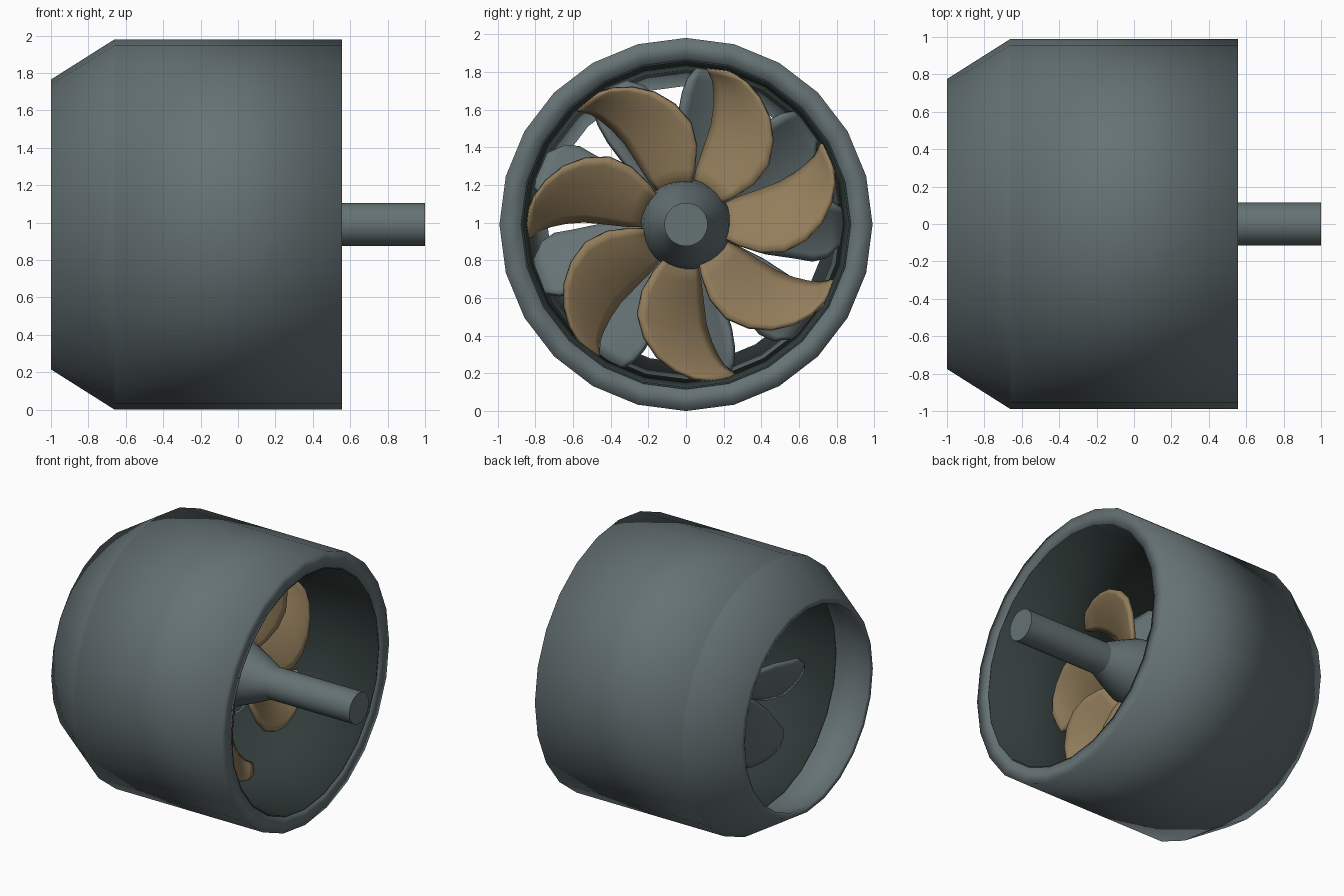
import bpy, bmesh
from math import sin, cos, radians, pi

AXIS_Z = 0.99

old = bpy.data.objects.get("Cube")
if old:
    bpy.data.objects.remove(old, do_unlink=True)


def material(name, rgb):
    m = bpy.data.materials.new(name)
    m.use_nodes = True
    m.diffuse_color = (*rgb, 1)
    m.node_tree.nodes["Principled BSDF"].inputs["Base Color"].default_value = (*rgb, 1)
    return m


grey = material("slate grey", (0.13, 0.168, 0.175))
dark = material("dark lining", (0.03, 0.045, 0.042))
bronze = material("bronze", (0.29, 0.205, 0.105))


def finish(name, bm, mat, sharp=None):
    bmesh.ops.recalc_face_normals(bm, faces=bm.faces)
    for f in bm.faces:
        f.smooth = True
    mesh = bpy.data.meshes.new(name)
    bm.to_mesh(mesh)
    bm.free()
    mesh.materials.append(mat)
    ob = bpy.data.objects.new(name, mesh)
    bpy.context.collection.objects.link(ob)
    ob.location.z = AXIS_Z
    if sharp:
        bpy.ops.object.select_all(action="DESELECT")
        ob.select_set(True)
        bpy.context.view_layer.objects.active = ob
        bpy.ops.object.shade_smooth_by_angle(angle=radians(sharp))
    return ob


def lathe(name, profile, mat, sides=24, closed=False, sharp=None):
    """Turn (x, radius) points around the x axis."""
    bm = bmesh.new()
    rings = []
    for x, r in profile:
        if r == 0:
            rings.append([bm.verts.new((x, 0, 0))] * sides)
        else:
            rings.append([bm.verts.new((x, r * sin(2 * pi * i / sides),
                                        r * cos(2 * pi * i / sides)))
                          for i in range(sides)])
    pairs = list(zip(rings, rings[1:]))
    if closed:
        pairs.append((rings[-1], rings[0]))
    for a, b in pairs:
        for i in range(sides):
            j = (i + 1) % sides
            loop = list(dict.fromkeys((a[i], a[j], b[j], b[i])))
            bm.faces.new(loop)
    return finish(name, bm, mat, sharp)


def blades(name, count, phase, rows, x_mid, pitch, camber, mat, thickness=0.03):
    """Ring of twisted blades; each row is (radius, low angle, high angle)."""
    cols = 8
    bm = bmesh.new()
    for k in range(count):
        turn = phase + 360 * k / count
        grid = []
        for r, low, high in rows:
            line = []
            for c in range(cols + 1):
                t = c / cols
                a = radians(turn + low + (high - low) * t)
                half = radians(high - low) * r / 2
                x = x_mid - pitch * half * (2 * t - 1) + camber * half * (1 - (2 * t - 1) ** 2)
                line.append(bm.verts.new((x, r * cos(a), r * sin(a))))
            grid.append(line)
        for a, b in zip(grid, grid[1:]):
            for c in range(cols):
                bm.faces.new((a[c], a[c + 1], b[c + 1], b[c]))
    ob = finish(name, bm, mat)
    mod = ob.modifiers.new("thickness", "SOLIDIFY")
    mod.thickness = thickness
    mod.offset = 0
    return ob


# Duct: outer casing, tapered nozzle and dark inner lining
lathe("casing", [(-0.66, 0.99), (0.555, 0.99), (0.555, 0.875), (-0.66, 0.83)], grey, closed=True)
lathe("nozzle", [(-0.66, 0.99), (-1, 0.775), (-1, 0.735), (-0.66, 0.83)], grey)
lathe("lining", [(0.552, 0.878), (0.552, 0.865), (-0.66, 0.82), (-0.66, 0.835)], dark, closed=True)

# Centre: hub with a cone towards the shaft and a rounded tail
lathe("hub", [(0.3, 0), (0.3, 0.115), (0.17, 0.175), (0.05, 0.225), (-0.05, 0.24),
              (-0.35, 0.22), (-0.45, 0.17), (-0.5, 0.08), (-0.51, 0)], grey, sides=32, sharp=40)
lathe("shaft", [(0.25, 0), (0.25, 0.115), (1, 0.115), (1, 0)], grey, sides=32, sharp=40)

# Swept rotor blades
rotor_rows = [(0.2, 32, 78), (0.3, 30, 78), (0.42, 31, 76), (0.54, 36, 75), (0.64, 44, 76),
              (0.72, 52, 77.5), (0.78, 60, 79), (0.82, 67, 81), (0.845, 74, 82)]
blades("rotor_blades", 7, 0, rotor_rows, -0.03, 0.6, 0.15, bronze)

# Fixed blades behind the rotor, pitched the other way
stator_rows = [(0.18, -20, 18), (0.3, -19, 18), (0.45, -18, 17), (0.6, -15, 15),
               (0.7, -14, 13), (0.77, -11, 11), (0.83, -5, 8)]
blades("stator_blades", 9, 78, stator_rows, -0.34, -0.6, -0.15, grey)
